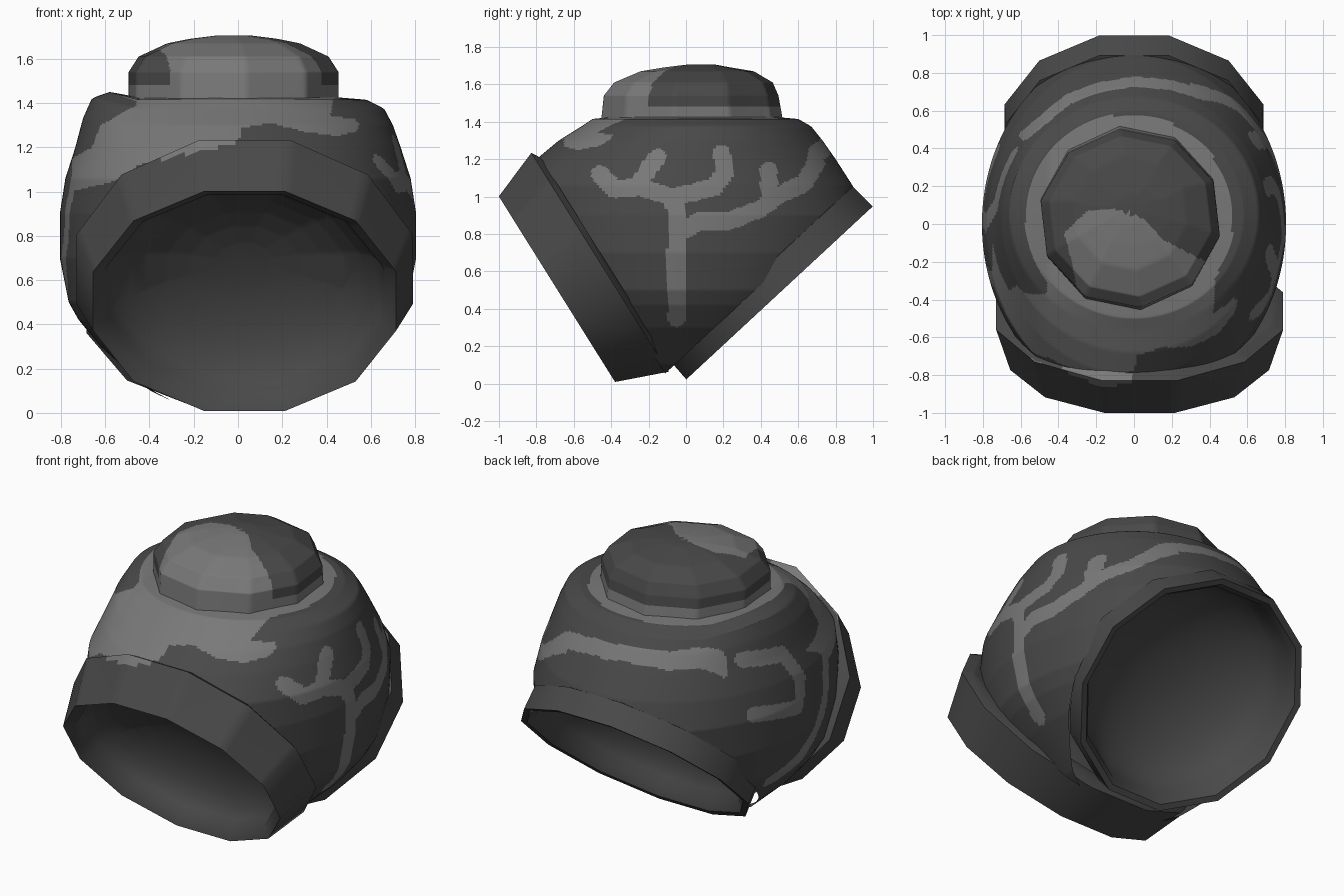
import bpy, bmesh, math
from mathutils import Vector

if "Cube" in bpy.data.objects:
    bpy.data.objects.remove(bpy.data.objects["Cube"])


def material(name, v):
    m = bpy.data.materials.new(name)
    m.diffuse_color = (v, v, v, 1)
    m.use_nodes = True
    m.node_tree.nodes["Principled BSDF"].inputs["Base Color"].default_value = m.diffuse_color
    return m


DARK = material("dark grey", 0.066)
LIGHT = material("light grey", 0.19)


def lerp_rows(rows, t):
    """Interpolate a table of rows sorted by falling first value."""
    for a, b in zip(rows, rows[1:]):
        if a[0] >= t >= b[0]:
            f = (a[0] - t) / (a[0] - b[0])
            return [p + (q - p) * f for p, q in zip(a, b)]
    return list(rows[-1] if t < rows[-1][0] else rows[0])


def finish(name, bm, rule=None, angle=30):
    bmesh.ops.remove_doubles(bm, verts=bm.verts[:], dist=1e-5)
    bmesh.ops.recalc_face_normals(bm, faces=bm.faces[:])
    if rule:
        for f in bm.faces:
            f.material_index = 1 if rule(f.calc_center_median()) else 0
    me = bpy.data.meshes.new(name)
    bm.to_mesh(me)
    bm.free()
    me.materials.append(DARK)
    me.materials.append(LIGHT)
    ob = bpy.data.objects.new(name, me)
    bpy.context.collection.objects.link(ob)
    bpy.ops.object.select_all(action='DESELECT')
    ob.select_set(True)
    bpy.context.view_layer.objects.active = ob
    bpy.ops.object.shade_smooth_by_angle(angle=math.radians(angle))
    return ob


def skin(bm, rings):
    vs = [[bm.verts.new(p) for p in r] for r in rings]
    n = len(vs[0])
    for a, b in zip(vs, vs[1:]):
        for i in range(n):
            bm.faces.new((a[i], a[(i + 1) % n], b[(i + 1) % n], b[i]))
    return vs


def loft(rows, heights, n, cx=0, sides=0):
    """Rows are (z, half width, front y, back y)."""
    rings = []
    for h in heights:
        z, rx, y0, y1 = lerp_rows(rows, h)
        ring = []
        for i in range(n):
            t = 2 * math.pi * i / n
            k = 1
            if sides:
                w = 2 * math.pi / sides
                k = math.cos(w / 2) / math.cos((t + 0.2) % w - w / 2) * 1.02
            ring.append((cx + rx * k * math.cos(t),
                         (y0 + y1) / 2 + (y1 - y0) / 2 * k * math.sin(t), z))
        rings.append(ring)
    bm = bmesh.new()
    skin(bm, rings)
    return bm


def near(p, path, r):
    for a, b in zip(path, path[1:]):
        a, b = Vector(a), Vector(b)
        d = b - a
        f = max(0, min(1, (p - a).dot(d) / d.dot(d)))
        if (a + d * f - p).length < r:
            return True
    return False


def inside(x, y, poly):
    odd = False
    for (ax, ay), (bx, by) in zip(poly, poly[1:] + poly[:1]):
        if (ay > y) != (by > y) and x < ax + (y - ay) * (bx - ax) / (by - ay):
            odd = not odd
    return odd


# Painted branches: right side and left side as (y, z), back as (x, y)
RIGHT = [
    [(-.05, .35), (-.055, .69), (-.045, .9), (-.08, 1), (-.25, 1.05), (-.38, 1.04), (-.46, 1.12)],
    [(-.25, 1.05), (-.21, 1.14), (-.15, 1.21)],
    [(-.08, 1), (.03, 1.02), (.15, 1.05), (.21, 1.13), (.19, 1.23)],
    [(-.04, .8), (.07, .87), (.23, .87), (.39, .93), (.5, 1.01), (.63, 1.07), (.69, 1.17), (.74, 1.25)],
    [(.45, 1.0), (.44, 1.14)],
]
LEFT = [
    [(.36, 1.24), (.1, 1.2), (0, 1.02), (.05, .87), (.38, .93)],
    [(.2, .45), (0, .52), (-.13, .62), (-.25, .8), (-.3, 1.08), (-.42, 1.15)],
]
BACK = [[(-.58, .47), (-.35, .66), (-.2, .72), (0, .755), (.2, .735), (.38, .68), (.56, .66)]]
FRONT = [(-.75, 1.0), (-.55, 1.05), (-.45, 1.12), (-.2, 1.18), (0, 1.22), (.02, 1.29), (.15, 1.31),
         (.3, 1.27), (.45, 1.25), (.53, 1.27), (.55, 1.3), (.53, 1.33), (.42, 1.34), (.45, 1.6),
         (-.45, 1.6), (-.46, 1.39), (-.62, 1.3), (-.66, 1.2), (-.75, 1.15)]


def body_paint(c):
    if c.z > 1.3 and math.hypot(c.x + .025, c.y - .03) < .55:
        return True
    if c.y < -.1 and inside(c.x, c.z, FRONT):
        return True
    side = Vector((c.y, c.z))
    if c.x > .3 and any(near(side, p, .047) for p in RIGHT):
        return True
    if c.x < -.3 and any(near(side, p, .045) for p in LEFT):
        return True
    return c.z > 1.1 and any(near(Vector((c.x, c.y)), p, .027) for p in BACK)


# Rounded body, trimmed by the two slanted opening planes
F_C, F_IN, F_V = Vector((.03, -.69, .505)), Vector((0, .848, .531)), Vector((0, -.531, .848))
B_C, B_IN, B_V = Vector((0, .5, .485)), Vector((0, -.68, .733)), Vector((0, .733, .68))
BODY = [(1.43, .40, -.36, .43), (1.415, .58, -.5, .6), (1.375, .66, -.56, .67), (1.3, .70, -.68, .73),
        (1.2, .735, -.8, .8), (1.06, .78, -.93, .89), (.9, .805, -.95, .95), (.7, .805, -.93, .93),
        (.5, .765, -.86, .86), (.42, .72, -.8, .8), (.3, .62, -.7, .7), (.1, .40, -.5, .5),
        (.04, .28, -.45, .45)]
HEIGHTS = [1.43 - .05 * i / 35 for i in range(35)] + [1.38 - 1.34 * i / 165 for i in range(166)]
bm = loft(BODY, HEIGHTS, 320)
for v in bm.verts:  # raised left shoulder
    if v.co.z > 1.2 and v.co.x < -.45:
        v.co.z += .25 * (-v.co.x - .45) * (v.co.z - 1.2) / .2
for c, d, depth in ((F_C, F_IN, .25), (B_C, B_IN, .1)):
    bmesh.ops.bisect_plane(bm, geom=bm.verts[:] + bm.edges[:] + bm.faces[:],
                           plane_co=c + d * depth, plane_no=d, clear_inner=True)
finish("body", bm, body_paint)

# Faceted cap on the neck
CAP = [(1.705, .08, 0, .16), (1.69, .2, -.12, .24), (1.67, .3, -.24, .36),
       (1.61, .43, -.38, .46), (1.54, .475, -.435, .49), (1.40, .475, -.45, .515)]
CAP_LIGHT = [(-.37, -.05), (-.25, .07), (-.1, .08), (.05, .03), (.15, -.08), (.38, -.2),
             (.38, -.6), (-.25, -.6), (-.33, -.2)]
bm = loft(CAP, [1.705 - .305 * i / 90 for i in range(91)], 200, -.02, 10)
bm.verts.ensure_lookup_table()
# Split the small top disc so the painted edge can cross it
rim = bm.verts[:200]
hub = bm.verts.new((-.02, .08, 1.706))
mid = [bm.verts.new(v.co.lerp(hub.co, .5)) for v in rim]
for i in range(200):
    j = (i + 1) % 200
    bm.faces.new((rim[i], rim[j], mid[j], mid[i]))
    bm.faces.new((mid[i], mid[j], hub))
finish("neck_cap", bm, lambda c: c.z < 1.48 or inside(c.x, c.y, CAP_LIGHT), 50)


# Twelve-sided collars with concave bowls inside
def collar(name, c, d, v, profile, rule=None, n=12):
    k = 1 / math.cos(math.pi / n)
    rings = []
    for depth, ru, rv in profile:
        ring = []
        for i in range(n):
            t = 2 * math.pi * (i + .5) / n
            ring.append(c + d * depth + Vector((ru * k * math.cos(t), 0, 0)) + v * (rv * k * math.sin(t)))
        rings.append(ring)
    bm = bmesh.new()
    bm.faces.new(skin(bm, rings)[-1])
    if rule:  # finer faces so paint can cross the band
        band = [e for e in bm.edges if all((p.co - c).dot(d) > -.01 and p.co.z > .55 for p in e.verts)]
        bmesh.ops.subdivide_edges(bm, edges=band, cuts=9, use_grid_fill=True)
    finish(name, bm, rule, angle=38)


def bowl(ru, rv, start, depth):
    return [(start + depth * math.sin(a), ru * math.cos(a), rv * math.cos(a))
            for a in (math.pi / 2 * j / 8 for j in range(8))]


collar("front_collar", F_C, F_IN, F_V,
       [(.30, .58, .54), (.30, .70, .64), (.27, .76, .69), (0, .685, .585)]
       + bowl(.63, .535, .05, .28),
       lambda c: c.x < .02 and inside(c.x, c.z, FRONT))
collar("rear_collar", B_C, B_IN, B_V,
       [(.17, .58, .60), (.15, .68, .675), (0, .685, .68), (.005, .65, .645)]
       + bowl(.62, .615, .05, .34))
